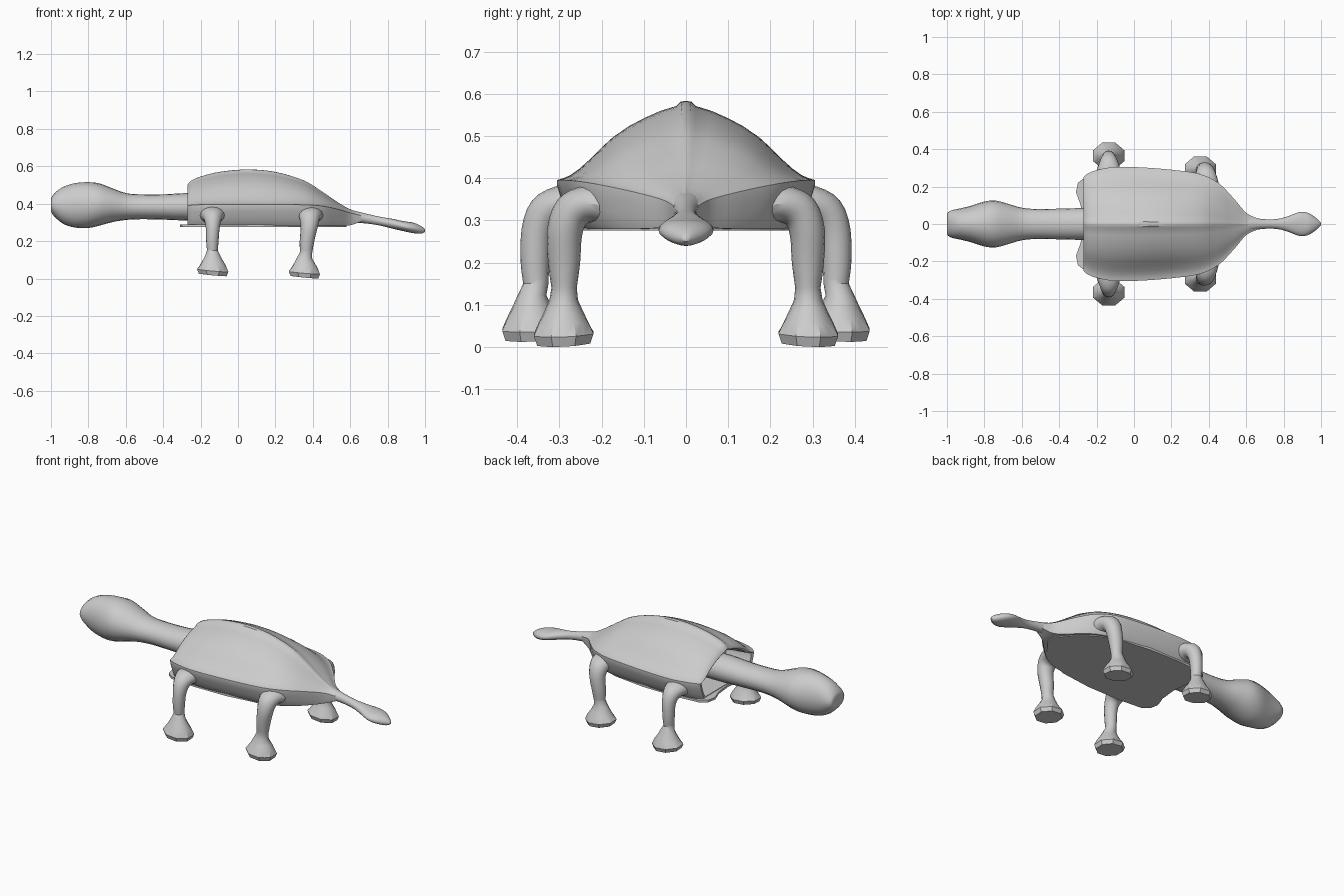
import bpy, bmesh, math
from mathutils import Vector

if "Cube" in bpy.data.objects:
    bpy.data.objects.remove(bpy.data.objects["Cube"])

grey = bpy.data.materials.new("light grey")
grey.diffuse_color = (0.6, 0.6, 0.6, 1)
grey.use_nodes = True
grey.node_tree.nodes["Principled BSDF"].inputs["Base Color"].default_value = grey.diffuse_color


def spline(rows, n):
    """Smooth rows of numbers with a Catmull-Rom curve, n steps per span."""
    out = []
    for i in range(len(rows) - 1):
        a, b, c, d = (rows[max(i - 1, 0)], rows[i], rows[i + 1], rows[min(i + 2, len(rows) - 1)])
        for k in range(n):
            t = k / n
            out.append([0.5 * (2 * q + (r - p) * t + (2 * p - 5 * q + 4 * r - s) * t * t
                               + (3 * q - p - 3 * r + s) * t ** 3) for p, q, r, s in zip(a, b, c, d)])
    return out + [list(rows[-1])]


def loft(name, rings, angle=50):
    """Skin equal rings of points and close both ends."""
    bm = bmesh.new()
    vs = [[bm.verts.new(p) for p in ring] for ring in rings]
    n = len(rings[0])
    for a, b in zip(vs, vs[1:]):
        for j in range(n):
            k = (j + 1) % n
            bm.faces.new((a[j], a[k], b[k], b[j]))
    bm.faces.new(vs[0])
    bm.faces.new(vs[-1])
    bmesh.ops.recalc_face_normals(bm, faces=bm.faces)
    me = bpy.data.meshes.new(name)
    bm.to_mesh(me)
    bm.free()
    me.materials.append(grey)
    ob = bpy.data.objects.new(name, me)
    bpy.context.collection.objects.link(ob)
    bpy.ops.object.select_all(action='DESELECT')
    bpy.context.view_layer.objects.active = ob
    ob.select_set(True)
    bpy.ops.object.shade_smooth_by_angle(angle=math.radians(angle))
    return ob


def oval_x(x, hw, top, bot, n=20):
    """Upright oval ring across the x axis."""
    return [(x, hw * math.cos(2 * math.pi * j / n),
             (top + bot) / 2 + (top - bot) / 2 * math.sin(2 * math.pi * j / n)) for j in range(n)]


# Shell and body: x, half width, top, rim height, bottom
body = [(-.27, .25, .50, .385, .285), (-.25, .268, .523, .388, .28), (-.2, .288, .545, .39, .28),
        (-.1, .305, .57, .39, .28), (.05, .302, .583, .39, .28), (.2, .29, .57, .39, .28),
        (.35, .268, .525, .39, .28), (.45, .22, .465, .385, .28), (.53, .14, .41, .37, .28),
        (.6, .06, .37, .35, .285), (.66, .03, .352, .335, .305)]
# Half cross-section: keel, curved panel, rim, side, flat belly
upper = [(0, 1), (.04, .995), (.075, .94), (.2, .88), (.33, .79), (.45, .69), (.57, .56),
         (.66, .43), (.74, .30), (.83, .17), (.9, .09), (.95, .055), (1, .03)]
lower = [(1, .06), (.975, .3), (.93, .6), (.88, .88), (.84, 1)]


def body_ring(x, w, top, rim, bot):
    half = [(u * w, rim + v * (top - rim)) for u, v in upper]
    half += [(u * w, rim + v * (bot - rim)) for u, v in lower]
    return [(x, y, z) for y, z in half] + [(x, -y, z) for y, z in reversed(half[1:])]


rings = [body_ring(*r) for r in spline(body, 4)]
mouth = [(-.265, .93), (-.12, .82)]          # recessed neck opening
inner = [[(x, y * s, .38 + (z - .38) * s) for _, y, z in rings[0]] for x, s in mouth]
loft("shell_body", inner[::-1] + rings, 40)

# Belly plate
plate = [(-.275, .0), (-.285, .1), (-.31, .17), (-.3, .22), (-.26, .25), (-.1, .262), (.1, .26),
         (.3, .235), (.42, .19), (.52, .11), (.58, .03)]
outline = plate + [(x, -y) for x, y in reversed(plate[1:])]
loft("belly_plate", [[(x, y, z) for x, y in outline] for z in (.276, .289)], 30)

# Neck and head: x, half width, top, bottom
head = [(-1.0, .045, .42, .365), (-.995, .062, .438, .348), (-.97, .075, .466, .32),
        (-.93, .083, .492, .29), (-.87, .098, .51, .272), (-.8, .12, .515, .27), (-.74, .125, .508, .283),
        (-.67, .107, .482, .302), (-.6, .087, .457, .313), (-.52, .08, .45, .317),
        (-.4, .082, .45, .315), (-.27, .085, .457, .31), (-.1, .085, .457, .31)]
loft("neck_and_head", [oval_x(*r) for r in spline(head, 3)])

# Tail with a bulbed tip
tail = [(.52, .06, .385, .30), (.6, .043, .368, .298), (.68, .027, .348, .295), (.76, .026, .33, .283),
        (.82, .04, .32, .268), (.89, .065, .306, .252), (.94, .055, .298, .242),
        (.98, .027, .28, .24), (1.0, .007, .262, .25)]
loft("tail", [oval_x(*r) for r in spline(tail, 3)])

# Legs: x, y, z, radius along x, radius across, tilt of ring in degrees
front = [(-.135, .24, .335, .075, .055, 80), (-.135, .295, .338, .062, .045, 70),
         (-.135, .335, .318, .047, .042, 45), (-.135, .354, .27, .037, .037, 12),
         (-.137, .358, .2, .033, .034, 0), (-.137, .356, .15, .029, .03, 0)]
back = [(.385, .18, .335, .075, .055, 80), (.385, .235, .338, .064, .045, 70),
        (.383, .272, .318, .053, .045, 45), (.38, .288, .27, .045, .042, 12),
        (.369, .289, .2, .039, .038, 0), (.364, .289, .14, .033, .03, 0)]


def leg(name, path, side, fx, fy, z0):
    rings = []
    for x, y, z, rx, ry, tilt in spline(path, 3):
        c, s = math.cos(math.radians(tilt)), math.sin(math.radians(tilt))
        ring = []
        for j in range(16):
            a = 2 * math.pi * j / 16
            d = ry * math.sin(a)
            ring.append((x + rx * math.cos(a), side * (y + d * c), z + d * s))
        rings.append(ring)
    # flared foot, eight-sided at the sole
    for z, r, square in ((.115, .04, 0), (.085, .056, 0), (.06, .074, .6), (.035, .09, 1), (.012, .08, 1)):
        ring = []
        for j in range(16):
            a = 2 * math.pi * j / 16
            k = r * (1 - square * (1 - math.cos(math.pi / 8)) * (j % 2))
            slope = -.008 * math.cos(a) * (z < .05)
            a += math.pi / 8
            ring.append((fx + k * math.cos(a), side * (fy + .85 * k * math.sin(a)), z + z0 + slope))
        rings.append(ring)
    # keep ring points lined up with the turned foot
    for i in range(len(rings) - 5, len(rings)):
        rings[i] = rings[i][-1:] + rings[i][:-1]
    loft(name, rings, 32)


for side, label in ((1, "left"), (-1, "right")):
    leg("front_leg_" + label, front, side, -.135, .365, .008)
    leg("back_leg_" + label, back, side, .355, .29, -.004)
